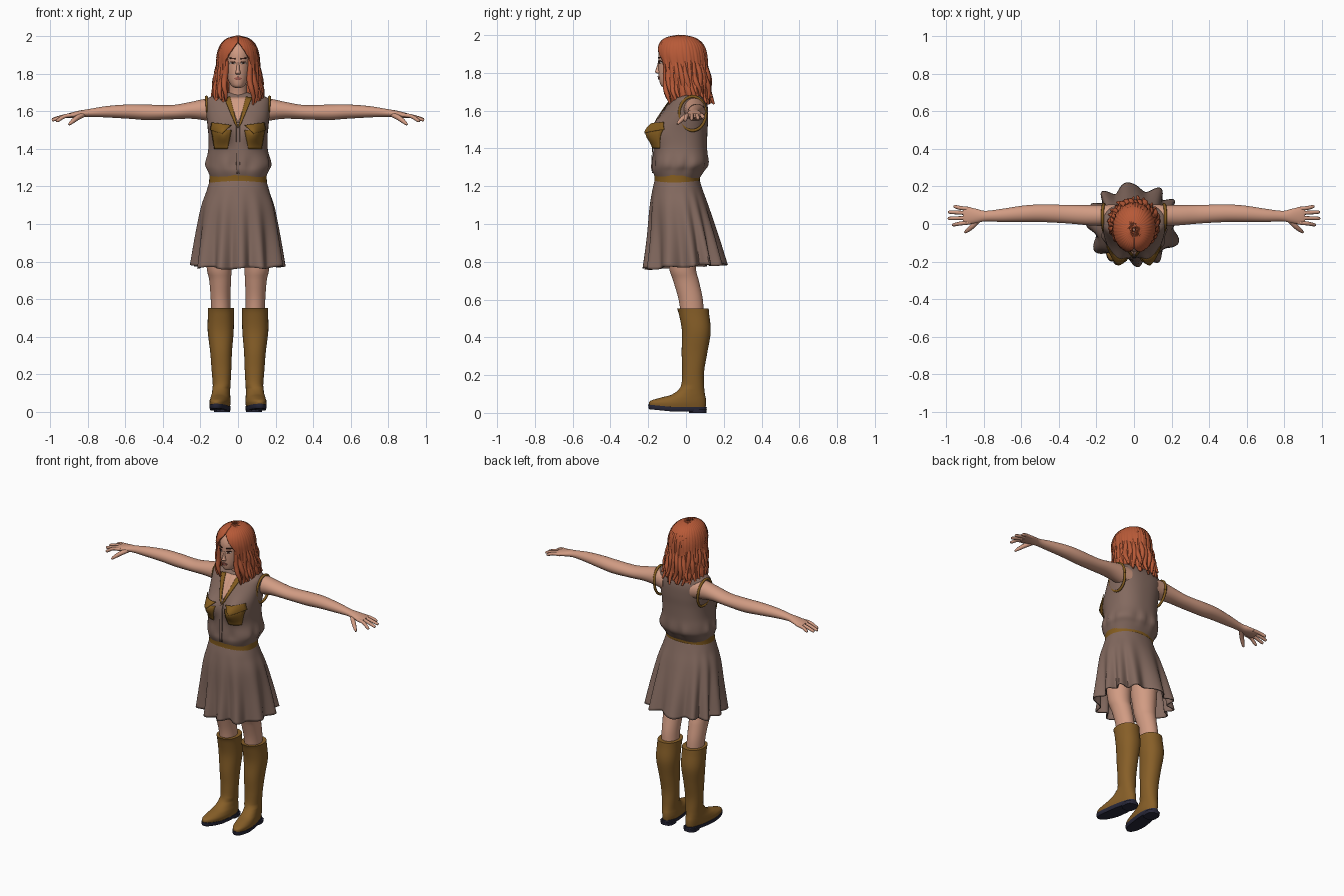
import bpy, bmesh, math, random
from math import sin, cos, pi, exp
from mathutils import Vector
from mathutils.bvhtree import BVHTree

random.seed(4)
if "Cube" in bpy.data.objects:
    bpy.data.objects.remove(bpy.data.objects["Cube"])


def material(name, rgb):
    m = bpy.data.materials.new(name)
    m.use_nodes = True
    col = [(c / 255) ** 2.2 for c in rgb] + [1]
    m.diffuse_color = col
    m.node_tree.nodes["Principled BSDF"].inputs["Base Color"].default_value = col
    return m


SKIN = material("skin", (208, 154, 130))
CLOTH = material("taupe cloth", (130, 105, 95))
TRIM = material("ochre trim", (130, 92, 36))
BOOT = material("boot leather", (134, 95, 44))
SOLE = material("dark sole", (44, 44, 60))
HAIR = material("red hair", (182, 90, 58))
DARK = material("dark brown", (70, 42, 34))
LIPS = material("lips", (165, 95, 84))
WHITE = material("eye white", (205, 190, 180))


def finish(ob, mat, mirror=False, thick=0):
    ob.data.materials.append(mat)
    if ob.type == "MESH":
        ob.data.shade_smooth()
        ob.data.set_sharp_from_angle(angle=math.radians(50))
    if thick:
        mod = ob.modifiers.new("thickness", "SOLIDIFY")
        mod.thickness, mod.offset = thick, 0
    if mirror:
        ob.modifiers.new("mirror", "MIRROR")
    return ob


def spline(rows, sub):
    """Catmull-Rom interpolation of rows of numbers."""
    out = []
    for i in range(len(rows) - 1):
        a, b, c, d = (rows[max(0, min(len(rows) - 1, i + k))] for k in (-1, 0, 1, 2))
        for j in range(sub):
            t = j / sub
            out.append([q + t * (r - p) / 2 + t * t * (2 * p - 5 * q + 4 * r - s) / 2
                        + t ** 3 * (3 * q - p - 3 * r + s) / 2 for p, q, r, s in zip(a, b, c, d)])
    return out + [list(rows[-1])]


def loft(name, rows, mat, axis="z", seg=32, sub=5, power=2, cap=True,
         warp=None, gap=None, mirror=False, thick=0):
    """Skin rings (position, centre a, centre b, radius a, radius b) along an axis."""
    bm = bmesh.new()
    rings = []
    for t, a, b, ra, rb in spline(rows, sub):
        g = gap(t) if gap else 0
        ring = []
        for i in range(seg + (1 if gap else 0)):
            f = g + (2 * pi - 2 * g) * i / seg
            s, c = sin(f), -cos(f)
            u = a + ra * math.copysign(abs(s) ** (2 / power), s)
            v = b + rb * math.copysign(abs(c) ** (2 / power), c)
            p = Vector({"z": (u, v, t), "x": (t, u, v), "y": (u, t, v)}[axis])
            ring.append(bm.verts.new(warp(p, f) if warp else p))
        rings.append(ring)
    n = len(rings[0])
    for r, q in zip(rings, rings[1:]):
        for i in range(n - 1 if gap else n):
            bm.faces.new((r[i], r[(i + 1) % n], q[(i + 1) % n], q[i]))
    if cap and not gap:
        bm.faces.new(rings[0])
        bm.faces.new(rings[-1])
    bmesh.ops.recalc_face_normals(bm, faces=bm.faces)
    me = bpy.data.meshes.new(name)
    bm.to_mesh(me)
    bm.free()
    ob = bpy.data.objects.new(name, me)
    bpy.context.collection.objects.link(ob)
    return finish(ob, mat, mirror, thick)


def patch(name, target, corners, mat, lift=0.004, n=10, mirror=True):
    """Thin plate laid on the front of a target; corners are (x, z)."""
    tree = BVHTree.FromPolygons([v.co for v in target.data.vertices],
                                [p.vertices for p in target.data.polygons])
    a, b, c, d = (Vector(p) for p in corners)
    verts, faces = [], []
    for i in range(n + 1):
        for j in range(n + 1):
            p = a.lerp(b, i / n).lerp(d.lerp(c, i / n), j / n)
            hit = tree.ray_cast(Vector((p.x, -1, p.y)), Vector((0, 1, 0)))[0]
            verts.append((p.x, (hit.y if hit else 0) - lift, p.y))
    for i in range(n):
        for j in range(n):
            k = i * (n + 1) + j
            faces.append((k, k + 1, k + n + 2, k + n + 1))
    me = bpy.data.meshes.new(name)
    me.from_pydata(verts, [], faces)
    ob = bpy.data.objects.new(name, me)
    bpy.context.collection.objects.link(ob)
    return finish(ob, mat, mirror, 0.004)


def tubes(name, paths, mat, depth, mirror=False):
    """Round strands through points (x, y, z, radius factor)."""
    cu = bpy.data.curves.new(name, "CURVE")
    cu.dimensions, cu.bevel_depth, cu.bevel_resolution, cu.use_fill_caps = "3D", depth, 3, True
    for path in paths:
        sp = cu.splines.new("POLY")
        pts = spline(path, 4)
        sp.points.add(len(pts) - 1)
        for q, p in zip(sp.points, pts):
            q.co, q.radius = (*p[:3], 1), p[3]
    tmp = bpy.data.objects.new(name, cu)
    bpy.context.collection.objects.link(tmp)
    bpy.context.view_layer.update()
    me = bpy.data.meshes.new_from_object(tmp.evaluated_get(bpy.context.evaluated_depsgraph_get()))
    bpy.data.objects.remove(tmp)
    me.materials.clear()
    ob = bpy.data.objects.new(name, me)
    bpy.context.collection.objects.link(ob)
    return finish(ob, mat, mirror)


# Sleeveless top with bust and gathered hem
def shape_top(p, f):
    if p.y < 0:
        p.y -= 0.055 * exp(-((abs(p.x) - 0.085) / 0.05) ** 2 - ((p.z - 1.485) / 0.06) ** 2)
    fold = exp(-((p.z - 1.32) / 0.04) ** 2) * 0.006 * sin(9 * f + 2 * sin(4 * f))
    return p + Vector((sin(f), -cos(f), 0)) * fold


top = loft("sleeveless_top", [
    (1.24, 0, -.045, .145, .115), (1.28, 0, -.04, .16, .135), (1.32, 0, -.03, .172, .145),
    (1.4, 0, -.03, .158, .142), (1.48, 0, -.027, .158, .14), (1.55, 0, -.015, .165, .132),
    (1.62, 0, .005, .17, .11), (1.665, 0, .015, .165, .085), (1.685, 0, .018, .12, .065),
    (1.7, 0, .015, .05, .045)], CLOTH, seg=64, power=2.4, warp=shape_top)

# Neckline, collar, front placket, pockets
patch("chest_skin", top, [(0, 1.54), (.001, 1.54), (.05, 1.675), (0, 1.675)], SKIN, .003)
patch("collar", top, [(0, 1.51), (.018, 1.535), (.075, 1.672), (.042, 1.677)], TRIM, .008)
patch("placket", top, [(0, 1.27), (.009, 1.27), (.009, 1.53), (0, 1.53)], CLOTH, .005)
patch("pocket", top, [(.055, 1.4), (.125, 1.4), (.142, 1.5), (.035, 1.5)], TRIM, .005)
patch("pocket_flap", top, [(.085, 1.48), (.147, 1.5), (.14, 1.54), (.035, 1.525)], TRIM, .011)

# Armhole edging
ring = [(.16 + .008 * sin(2 * pi * i / 16), .035 + .07 * cos(2 * pi * i / 16),
         1.585 + .09 * sin(2 * pi * i / 16), 1) for i in range(17)]
tubes("armhole_trim", [ring], TRIM, .008, mirror=True)

# Belt
loft("belt", [(1.2, 0, -.047, .155, .122), (1.235, 0, -.047, .153, .12),
              (1.27, 0, -.045, .152, .124)], TRIM, seg=48, power=2.2)


# Pleated skirt
def pleat(p, f):
    k = max(0, (1.2 - p.z) / 0.43)
    w = 0.024 * k ** 1.4 * sin(12 * f + 1.3 * sin(3 * f) + .6)
    p += Vector((sin(f), -cos(f), 0)) * w
    p.z += k * (0.012 * -cos(f) + 0.006 * sin(7 * f))
    return p


loft("skirt", [(1.23, 0, -.047, .147, .116), (1.17, 0, -.044, .165, .132),
               (1.08, 0, -.035, .192, .152), (.93, 0, -.017, .214, .176),
               (.775, 0, -.004, .23, .2)], CLOTH, seg=144, sub=7, power=2.2,
     cap=False, warp=pleat, thick=.007)

# Legs
loft("legs", [(.5, .09, .035, .05, .06), (.6, .093, .025, .052, .064), (.7, .095, 0, .058, .068),
              (.78, .1, -.02, .068, .072), (1, .095, -.03, .085, .09), (1.17, .07, -.045, .07, .08)],
     SKIN, mirror=True)


# Boots with turned-out toes
def toe_out(p, f):
    if p.z < .14 and p.y < .04:
        p.x += (.04 - p.y) * .13
        if p.y < -.08:
            p.z += (-.08 - p.y) * .1
    return p


loft("boots", [(.022, .085, -.045, .047, .148), (.05, .085, -.043, .052, .149),
               (.075, .086, -.015, .05, .12), (.1, .087, .015, .047, .085),
               (.14, .087, .034, .047, .062), (.22, .088, .038, .052, .058),
               (.32, .09, .045, .058, .068), (.43, .092, .055, .069, .076),
               (.52, .091, .043, .069, .08), (.553, .09, .036, .07, .084)],
     BOOT, power=2.2, warp=toe_out, mirror=True)
loft("soles", [(.008, .085, -.045, .046, .15), (.018, .085, -.045, .05, .154),
               (.032, .085, -.045, .051, .155)], SOLE, power=2.3, warp=toe_out, mirror=True)
loft("heels", [(0, .085, .062, .042, .046), (.02, .085, .062, .046, .048)], SOLE,
     power=2.6, mirror=True)

# Arms, palms, fingers and thumbs
loft("arms", [(.1, .045, 1.6, .06, .065), (.17, .045, 1.608, .056, .058),
              (.25, .047, 1.605, .053, .045), (.35, .052, 1.595, .049, .038),
              (.48, .057, 1.594, .047, .041), (.58, .055, 1.598, .044, .038),
              (.7, .046, 1.597, .035, .03), (.79, .042, 1.591, .028, .021),
              (.84, .043, 1.585, .038, .019), (.89, .045, 1.578, .046, .014),
              (.91, .045, 1.575, .04, .01)], SKIN, axis="x", mirror=True)
fingers = []
for y0, y1, x1, z1 in ((.008, -.004, .968, 1.548), (.032, .03, .99, 1.552),
                       (.058, .063, .988, 1.556), (.08, .092, .96, 1.56)):
    fingers.append([(.87, y0, 1.579, 1), (.92, (y0 * 1.2 + y1 * .8) / 2, 1.574, 1),
                    (x1 - .01, y1, z1 + .003, .85), (x1, y1, z1, .4)])
fingers.append([(.82, .028, 1.583, 1.3), (.855, -.008, 1.565, 1.3),
                (.885, -.034, 1.542, 1), (.9, -.045, 1.528, .5)])
tubes("fingers", fingers, SKIN, .0105, mirror=True)

# Neck and head
loft("neck", [(1.64, 0, .015, .075, .06), (1.69, 0, .005, .05, .05), (1.8, 0, -.02, .048, .052)], SKIN)
head = loft("head", [
    (1.724, 0, -.1, .015, .02), (1.735, 0, -.09, .034, .044), (1.765, 0, -.07, .052, .072),
    (1.81, 0, -.048, .066, .098), (1.86, 0, -.037, .073, .109), (1.91, 0, -.032, .075, .112),
    (1.95, 0, -.03, .066, .095), (1.98, 0, -.03, .035, .05)], SKIN, seg=48)
loft("nose", [(1.796, 0, -.142, .011, .009), (1.805, 0, -.147, .014, .017),
              (1.82, 0, -.145, .009, .014), (1.86, 0, -.138, .007, .009)], SKIN, seg=16)

# Facial features
patch("eye", head, [(.016, 1.851), (.043, 1.852), (.04, 1.861), (.019, 1.861)], WHITE, .002, 6)
patch("iris", head, [(.025, 1.851), (.034, 1.851), (.034, 1.861), (.025, 1.861)], DARK, .004, 4)
patch("eyelid", head, [(.014, 1.86), (.045, 1.859), (.041, 1.864), (.02, 1.865)], DARK, .004, 5)
patch("brow", head, [(.014, 1.876), (.047, 1.88), (.046, 1.885), (.015, 1.883)], DARK, .003, 5)
patch("lips", head, [(0, 1.765), (.012, 1.768), (.022, 1.776), (0, 1.784)], LIPS, .004, 6)


# Hair shell parted at the front
def strands(p, f):
    low = max(0, min(1, (1.95 - p.z) / .3))
    p += Vector((sin(f), -cos(f), 0)) * (low * .006 * sin(17 * f + 14 * p.z) + .002 * sin(41 * f))
    if p.z < 1.72:
        p.z += .025 * sin(13 * f) * (1.72 - p.z) / .07
    return p


def opening(z):
    return .02 + .62 * max(0, min(1, (1.965 - z) / .1)) ** .8


loft("hair", [(1.655, 0, .01, .128, .108), (1.7, 0, .005, .132, .112), (1.76, 0, -.004, .122, .118),
              (1.83, 0, -.014, .112, .125), (1.9, 0, -.023, .107, .129), (1.95, 0, -.027, .09, .113),
              (1.982, 0, -.03, .058, .075), (1.997, 0, -.03, .008, .01)],
     HAIR, seg=120, gap=opening, warp=strands, thick=.01)

# Loose wavy locks around the sides and back
locks = []
for i in range(26):
    f = .62 + (2 * pi - 1.24) * i / 25
    ph, end = random.uniform(0, 6), random.uniform(1.63, 1.68)
    path = []
    for j in range(7):
        t = j / 6
        g = f + .1 * t * sin(ph + 7 * t)
        r = .103 + .027 * t + .009 * t * sin(ph + 9 * t)
        path.append((r * sin(g), -.02 + .03 * t - (r + .012 * (1 - t)) * cos(g),
                     1.88 + (end - 1.88) * t, .35 + 1.1 * sin(pi * min(t * .85 + .1, .97))))
    locks.append(path)
tubes("hair_locks", locks, HAIR, .011)
